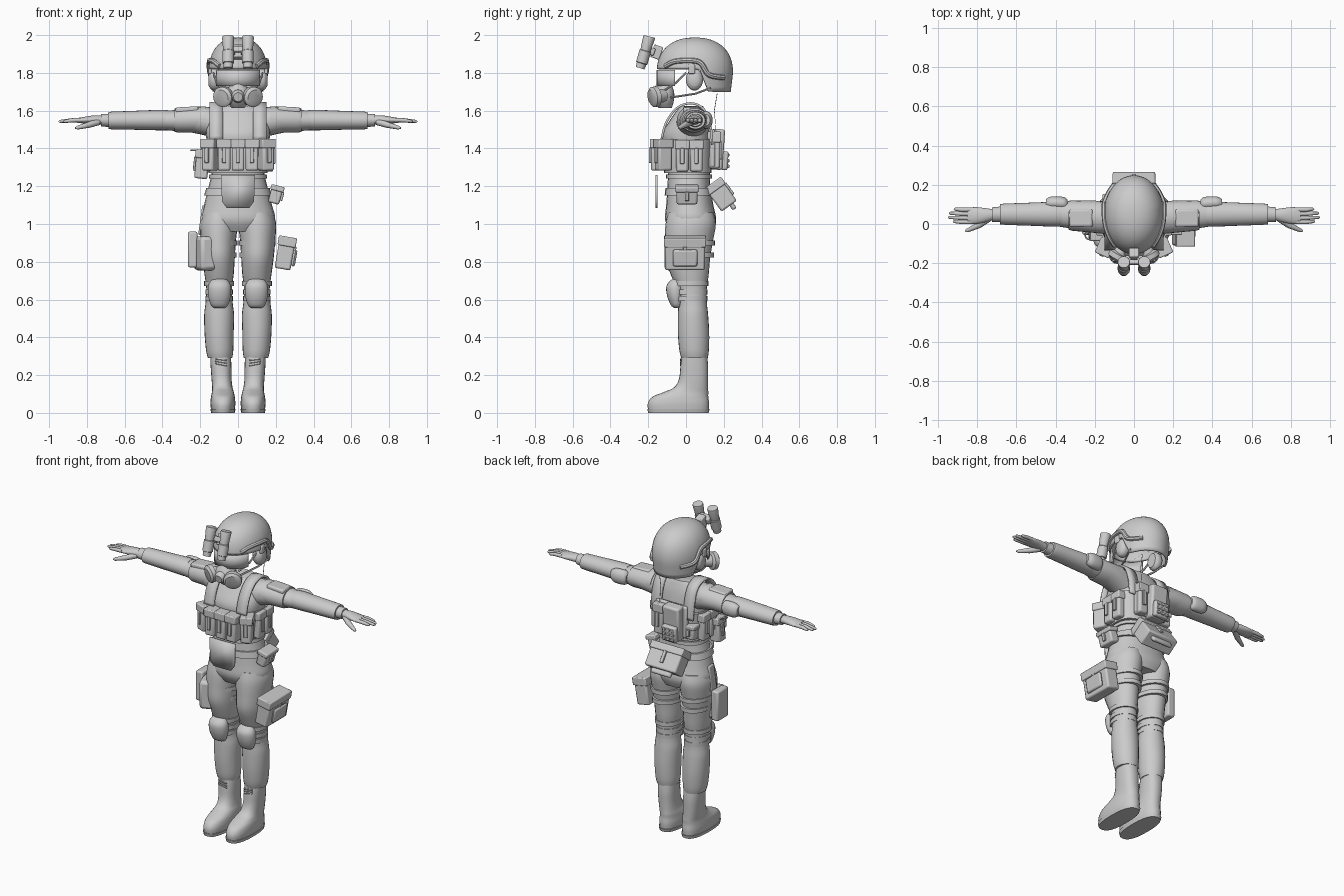
import bpy, bmesh, math
from mathutils import Vector, Euler

default_cube = bpy.data.objects.get("Cube")
if default_cube:
    bpy.data.objects.remove(default_cube, do_unlink=True)

GREY = (0.6, 0.6, 0.6, 1)
fabric = bpy.data.materials.new("plain_grey")
fabric.use_nodes = True
fabric.diffuse_color = GREY
fabric.node_tree.nodes["Principled BSDF"].inputs["Base Color"].default_value = GREY
SIDES = (("left", 1), ("right", -1))


def finish(name, bm, bevel=0.0, thickness=0.0, angle=40):
    """Turn a bmesh into a shaded object with optional modifiers."""
    bmesh.ops.recalc_face_normals(bm, faces=bm.faces)
    mesh = bpy.data.meshes.new(name)
    bm.to_mesh(mesh)
    bm.free()
    mesh.materials.append(fabric)
    obj = bpy.data.objects.new(name, mesh)
    bpy.context.collection.objects.link(obj)
    bpy.ops.object.select_all(action="DESELECT")
    obj.select_set(True)
    bpy.context.view_layer.objects.active = obj
    bpy.ops.object.shade_smooth_by_angle(angle=math.radians(angle))
    if thickness:
        solid = obj.modifiers.new("Thickness", "SOLIDIFY")
        solid.thickness, solid.offset = thickness, -1
    if bevel:
        mod = obj.modifiers.new("Bevel", "BEVEL")
        mod.width, mod.segments = bevel, 2
    return obj


def skin(bm, rings, closed=True, caps=True):
    """Bridge rows of points into a surface."""
    rows = [[bm.verts.new(point) for point in ring] for ring in rings]
    count = len(rows[0])
    for low, high in zip(rows, rows[1:]):
        for i in range(count if closed else count - 1):
            j = (i + 1) % count
            bm.faces.new((low[i], low[j], high[j], high[i]))
    if caps:
        bm.faces.new(rows[0])
        bm.faces.new(rows[-1])


def spline(keys, steps=4):
    """Smoothly interpolate between key tuples."""
    out = []
    for i in range(len(keys) - 1):
        around = [Vector(keys[min(max(i + k, 0), len(keys) - 1)]) for k in (-1, 0, 1, 2)]
        before, start, end, after = around
        for step in range(steps):
            t = step / steps
            out.append(start + (end - before) * t / 2
                       + (before * 2 - start * 5 + end * 4 - after) * t * t / 2
                       + (start * 3 - before - end * 3 + after) * t ** 3 / 2)
    return out + [Vector(keys[-1])]


def loft(name, keys, axis="z", side=1, power=2.0, smooth=True, sides=24):
    """Oval sections: position, two centre coordinates, two radii."""
    rings = []
    for pos, ca, cb, ra, rb in (spline(keys) if smooth else keys):
        ring = []
        for i in range(sides):
            angle = math.tau * i / sides
            c, s = math.cos(angle), math.sin(angle)
            a = ca + ra * math.copysign(abs(c) ** (2 / power), c)
            b = cb + rb * math.copysign(abs(s) ** (2 / power), s)
            ring.append((a * side, b, pos) if axis == "z" else (pos * side, a, b))
        rings.append(ring)
    bm = bmesh.new()
    skin(bm, rings)
    return finish(name, bm)


def tube(name, points, radii, sides=12):
    """Round section swept along points with a radius at each."""
    points = [Vector(p) for p in points]
    rings = []
    for i, point in enumerate(points):
        along = points[min(i + 1, len(points) - 1)] - points[max(i - 1, 0)]
        turn = along.to_track_quat("Z", "Y")
        radius = radii[i] if isinstance(radii, (list, tuple)) else radii
        rings.append([point + turn @ Vector((radius * math.cos(math.tau * k / sides),
                      radius * math.sin(math.tau * k / sides), 0)) for k in range(sides)])
    bm = bmesh.new()
    skin(bm, rings)
    return finish(name, bm)


def box(name, centre, size, tilt=(0, 0, 0), bevel=0.01):
    """Rounded box, tilted in degrees."""
    bm = bmesh.new()
    bmesh.ops.create_cube(bm, size=1)
    turn = Euler([math.radians(t) for t in tilt]).to_matrix()
    for v in bm.verts:
        v.co = Vector(centre) + turn @ Vector([a * b for a, b in zip(v.co, size)])
    return finish(name, bm, bevel)


def pouch(name, centre, size, tilt=(0, 0, 0), face=(0, -1, 0)):
    """Box with an oversized lid and a buckle tab on its outer face."""
    turn = Euler([math.radians(t) for t in tilt]).to_matrix()
    centre, size, face = Vector(centre), Vector(size), Vector(face)
    depth = sum(abs(f) * s for f, s in zip(face, size)) / 2
    box(name + "_body", centre, size, tilt)
    lid = Vector((size.x + .012, size.y + .012, size.z * .3))
    box(name + "_lid", centre + turn @ Vector((0, 0, size.z * .37)), lid, tilt, .006)
    tab = Vector([.012 if abs(f) else .022 for f in face])
    tab.z = size.z * .5
    box(name + "_buckle", centre + turn @ (face * (depth + .005)), tab, tilt, .003)


def ribbon(name, path, x, width):
    """Flat strap following a side profile."""
    bm = bmesh.new()
    skin(bm, [[(x + w * width / 2, y, z) for w in (-1, 1)] for y, z in spline(path)], False, False)
    return finish(name, bm, thickness=.012)


# Torso, hips and vest
loft("torso", [(.96, 0, .03, .13, .11), (1.02, 0, .025, .195, .135), (1.1, 0, .02, .18, .125),
               (1.2, 0, .015, .155, .113), (1.28, 0, .015, .14, .112), (1.38, 0, .01, .155, .12),
               (1.47, 0, .0, .17, .128), (1.55, 0, .015, .17, .1), (1.6, 0, .025, .13, .075),
               (1.625, 0, .03, .09, .06)], power=2.3)
loft("vest", [(1.27, 0, .01, .155, .125), (1.37, 0, .005, .165, .133), (1.45, 0, .005, .172, .137)], power=2.8)
loft("belt", [(1.15, 0, .017, .18, .13), (1.19, 0, .016, .168, .125)], power=2.4, smooth=False)
loft("waistband", [(1.24, 0, .015, .155, .122), (1.262, 0, .015, .152, .122)], power=2.4, smooth=False)
bm = bmesh.new()
outline = ((-.09, 1.26), (.09, 1.26), (.085, 1.12), (.06, 1.085), (-.06, 1.085), (-.085, 1.12))
bm.faces.new([bm.verts.new((x, -.15, z)) for x, z in outline])
finish("front_flap", bm, thickness=.012)

# Magazine pouches across the chest
for i in range(-2, 3):
    edge = abs(i) == 2
    pouch(f"magazine_pouch_{i + 3}", (i * .074, -.12 if edge else -.148, 1.365), (.066, .075, .165),
          (0, 0, i * 12 if edge else 0))

for label, s in SIDES:
    # Shoulder straps and vest sides
    ribbon(label + "_shoulder_strap", [(-.135, 1.45), (-.11, 1.54), (-.05, 1.62), (.03, 1.645),
                                       (.1, 1.61), (.135, 1.52), (.145, 1.42)], s * .115, .07)
    for y in (-.02, .055):
        pouch(label + "_side_pouch", (s * .165, y, 1.36), (.045, .065, .165), face=(s, 0, 0))
    # Arms
    loft(label + "_upper_arm", [(.1, .03, 1.53, .08, .085), (.18, .035, 1.545, .083, .075),
                                (.26, .043, 1.55, .077, .064), (.34, .048, 1.548, .068, .055),
                                (.42, .05, 1.548, .058, .048)], "x", s)
    loft(label + "_sleeve_cuff", [(.17, .035, 1.553, .083, .07), (.32, .043, 1.55, .077, .066),
                                  (.335, .045, 1.55, .073, .062)], "x", s, smooth=False)
    loft(label + "_forearm", [(.37, .05, 1.549, .062, .053), (.42, .05, 1.55, .063, .054),
                              (.55, .05, 1.549, .058, .05), (.66, .05, 1.548, .054, .047),
                              (.685, .05, 1.548, .051, .045)], "x", s)
    loft(label + "_glove_cuff", [(.67, .05, 1.548, .04, .036), (.725, .048, 1.55, .037, .033)], "x", s, smooth=False)
    loft(label + "_elbow_pad", [(.34, .1, 1.55, .025, .03), (.36, .105, 1.55, .033, .045),
                                (.42, .108, 1.55, .033, .045), (.45, .105, 1.55, .022, .03)], "x", s)
    box(label + "_shoulder_plate", (s * .27, .03, 1.605), (.12, .09, .03), (0, s * 3, 0))
    # Hands
    loft(label + "_palm", [(.71, .048, 1.55, .026, .024), (.76, .045, 1.552, .036, .023),
                           (.81, .043, 1.55, .043, .018), (.85, .042, 1.548, .04, .013)], "x", s)
    for k, reach in enumerate((.925, .95, .945, .92)):
        y = .01 + k * .021
        tube(f"{label}_finger_{k + 1}", [(s * .83, y, 1.55), (s * .88, y, 1.549),
             (s * (reach - .008), y + .003, 1.543), (s * reach, y + .003, 1.542)], (.011, .011, .008, .003))
    tube(label + "_thumb", [(s * .74, .03, 1.54), (s * .79, -.005, 1.525), (s * .85, -.033, 1.51),
                            (s * .862, -.037, 1.508)], (.018, .016, .01, .004))
    # Legs
    loft(label + "_trouser_leg", [(.29, .095, .045, .064, .07), (.33, .097, .043, .072, .078),
         (.42, .1, .04, .077, .083), (.52, .1, .037, .079, .08), (.58, .1, .035, .072, .076),
         (.66, .1, .03, .068, .08), (.73, .1, .02, .077, .1), (.82, .103, .008, .086, .12),
         (.91, .104, .015, .093, .128), (1.0, .102, .025, .1, .133), (1.06, .1, .025, .085, .12)], side=s)
    for z, grow in ((.605, 0), (.64, 0), (.685, .006), (.835, .018), (.9, .025)):
        deep = .088 if z < .7 else .104
        loft(label + "_leg_strap", [(z - .013, .1, .025, .073 + grow, deep + grow),
                                    (z + .013, .1, .025, .073 + grow, deep + grow)], side=s, smooth=False)
    loft(label + "_knee_pad", [(.555, .098, -.045, .025, .015), (.57, .098, -.05, .045, .03),
         (.62, .098, -.055, .06, .045), (.67, .098, -.057, .06, .047), (.7, .098, -.05, .045, .033),
         (.712, .098, -.045, .025, .015)], side=s)
    # Boots
    loft(label + "_boot", [(.01, .08, -.04, .062, .16), (.05, .08, -.04, .066, .162),
         (.085, .08, -.03, .063, .148), (.11, .08, .0, .058, .118), (.135, .083, .027, .054, .09),
         (.18, .087, .04, .053, .077), (.25, .09, .044, .055, .073), (.32, .093, .045, .055, .065)], side=s, power=2.4)
    loft(label + "_boot_sole", [(0, .08, -.04, .062, .16), (.02, .08, -.04, .067, .165)], side=s, power=2.5, smooth=False)
    for k in range(3):
        tube(label + "_lace", [(s * .06, -.028, .25 + k * .014), (s * .12, -.028, .262 + k * .012)], .004, 6)

# Hip and thigh gear
pouch("left_hip_pouch", (.2, .005, 1.155), (.06, .11, .095), (0, 15, 0), (1, 0, 0))
pouch("left_thigh_pouch", (.25, -.005, .845), (.085, .21, .17), (0, 10, 0), (1, 0, 0))
box("left_thigh_pocket", (.298, -.005, .82), (.02, .13, .09), (0, 10, 0))
pouch("right_canister_pouch", (-.19, -.045, 1.315), (.07, .07, .15), (0, 6, 0), (-1, 0, 0))
tube("right_canister_ring", [(-.225 + .025 * math.cos(math.tau * k / 12), -.055 + .025 * math.sin(math.tau * k / 12),
                              1.39) for k in range(13)], .004, 6)
box("right_holster", (-.24, 0, .865), (.05, .11, .19))
box("right_holster_plate", (-.175, -.045, .845), (.09, .13, .18), (0, 0, 20), .02)
box("right_holster_hanger", (-.19, .01, 1.02), (.02, .06, .16), (0, 8, 0))

# Back gear
box("back_plate", (0, .14, 1.4), (.22, .03, .2))
box("back_pack", (-.03, .165, 1.395), (.115, .07, .215), (-4, 0, 0), .012)
box("back_radio", (-.03, .205, 1.335), (.1, .035, .1), (-4, 0, 0))
for k in range(3):
    for x in (-.06, -.03, 0):
        box("radio_tab", (x, .224, 1.305 + k * .03), (.02, .01, .018), bevel=.003)
pouch("back_slim_pouch", (.075, .15, 1.39), (.06, .06, .19), face=(0, 1, 0))
pouch("back_low_pouch", (-.12, .12, 1.34), (.07, .055, .09), face=(0, 1, 0))
tube("antenna", [(.075, .16, 1.48), (.075, .15, 1.6), (.075, .165, 1.69)], .002, 6)
pouch("waist_pack", (0, .185, 1.155), (.22, .1, .15), (36, 0, 0), (0, 1, 0))
box("waist_pack_pocket", (0, .232, 1.115), (.14, .025, .09), (36, 0, 0))


# Helmet shell, open below with a raised ear cut
def shell_radius(z):
    return (1 - max(z - 1.8, 0) ** 2.3 / .187 ** 2.3) ** (1 / 2.3) - max(1.8 - z, 0) * .6


rings = []
for row in range(19):
    ring = []
    for i in range(48):
        c, s = math.cos(math.tau * i / 48), math.sin(math.tau * i / 48)
        rear = min(max((.05 + .2 * s - .07) / .06, 0), 1)
        rim = 1.82 - .12 * rear * rear * (3 - 2 * rear)
        z = rim + (1.9869 - rim) * math.sin(row / 18 * math.pi / 2)
        r = shell_radius(z)
        ring.append((.155 * r * c, .047 + .202 * r * s, z))
    rings.append(ring)
bm = bmesh.new()
skin(bm, rings, caps=False)
bm.faces.new([v for v in bm.verts if v.is_boundary and v.co.z > 1.98])
finish("helmet_shell", bm, thickness=.012, angle=50)

for label, s in SIDES:
    # Side rails, ear cups and chin straps
    rail = []
    for y, z in spline([(-.11, 1.835), (-.06, 1.86), (.03, 1.865), (.08, 1.85), (.12, 1.79), (.2, 1.775)]):
        r = shell_radius(z)
        rail.append((s * .157 * math.sqrt(max(r * r - ((y - .047) / .202) ** 2, 0)), y, z))
    tube(label + "_helmet_rail", rail, .014, 8)
    loft(label + "_ear_cup", [(.095, .045, 1.765, .035, .045), (.115, .045, 1.765, .045, .058),
                              (.14, .045, 1.765, .042, .054), (.155, .045, 1.765, .025, .035)], "x", s)
    box(label + "_ear_arm", (s * .15, .03, 1.82), (.02, .035, .05), bevel=.005)
    tube(label + "_chin_strap", [(s * .135, .13, 1.72), (s * .11, .05, 1.69), (s * .07, -.08, 1.67)], .006, 6)
    tube(label + "_mask_strap", [(s * .13, .0, 1.8), (s * .115, -.05, 1.75), (s * .08, -.11, 1.71)], .006, 6)
    # Mask filters
    tube(label + "_filter", [(s * .045, -.115, 1.68), (s * .07, -.15, 1.675), (s * .073, -.154, 1.675),
                             (s * .083, -.175, 1.672), (s * .088, -.184, 1.67)], (.032, .036, .054, .054, .04), 24)
    # Night goggles
    x = s * .052
    tube(label + "_goggle_tube", [(x, -.243, 1.825), (x, -.235, 1.85), (x, -.234, 1.853), (x, -.216, 1.915),
                                  (x, -.215, 1.918), (x, -.196, 1.985), (x, -.194, 1.993)],
         (.024, .026, .031, .031, .027, .032, .03), 20)
    box(label + "_goggle_arm", (s * .03, -.185, 1.915), (.03, .04, .04), (-20, 0, 0), .006)

# Mask body and visor
loft("mask_body", [(1.615, 0, -.11, .035, .035), (1.65, 0, -.12, .06, .055), (1.69, 0, -.122, .065, .06),
                   (1.73, 0, -.118, .045, .045), (1.755, 0, -.12, .02, .025)])
tube("mask_valve", [(0, -.15, 1.68), (0, -.185, 1.675), (0, -.2, 1.672)], (.035, .034, .024), 20)
bm = bmesh.new()
skin(bm, [[(.122 * math.sin(a / 10), -.025 - .13 * math.cos(a / 10), z) for a in range(-13, 14)]
          for z in (1.73, 1.77, 1.815)], False, False)
finish("visor", bm, thickness=.008)
box("goggle_mount", (0, -.155, 1.91), (.05, .05, .07), (-20, 0, 0), .006)
box("goggle_bridge", (0, -.195, 1.925), (.09, .025, .03), (-20, 0, 0), .006)
